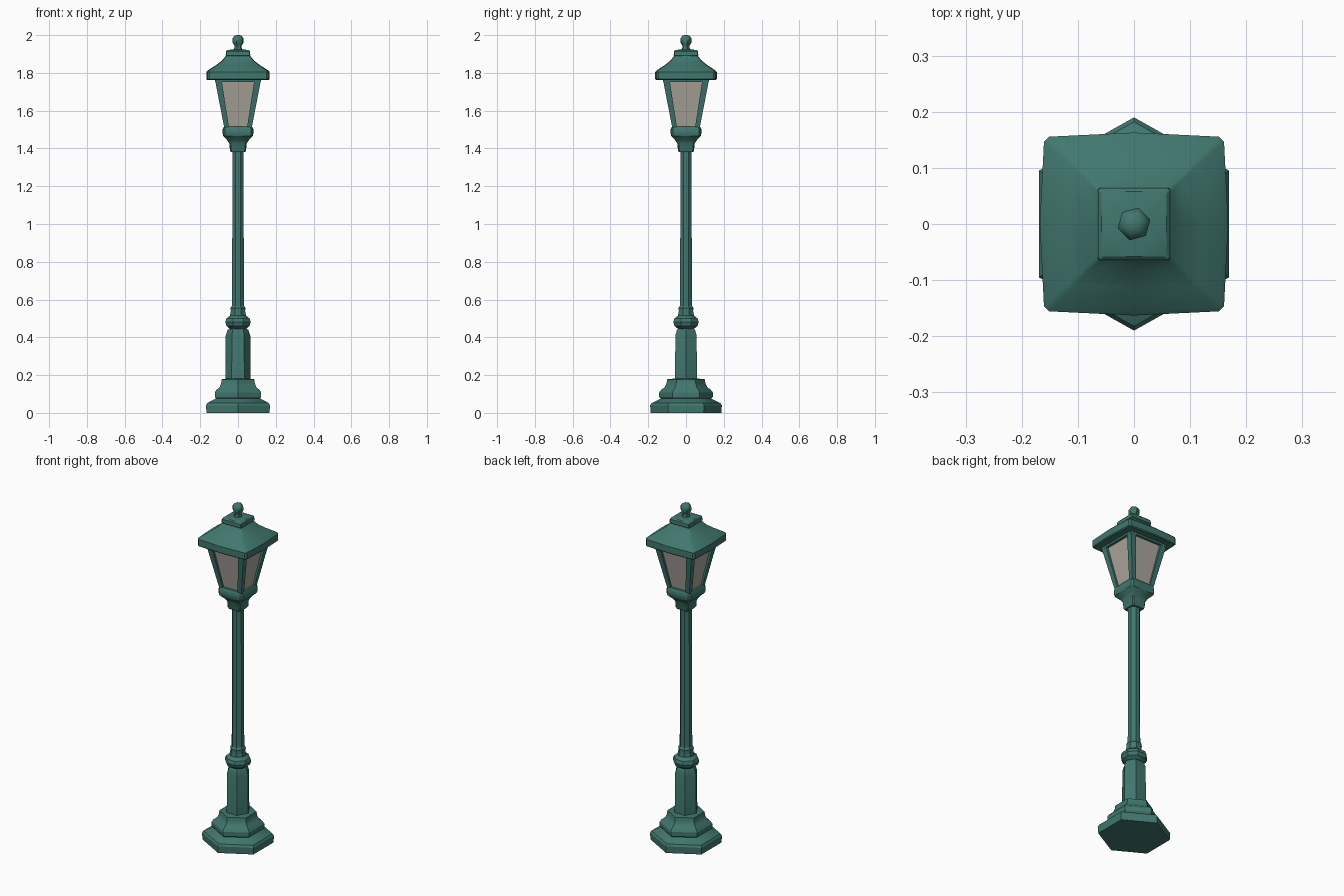
import bpy, bmesh, math
from mathutils import Vector

cube = bpy.data.objects.get("Cube")
if cube:
    bpy.data.objects.remove(cube, do_unlink=True)


def material(name, rgb):
    m = bpy.data.materials.new(name)
    m.use_nodes = True
    color = (*rgb, 1)
    m.diffuse_color = color
    m.node_tree.nodes["Principled BSDF"].inputs["Base Color"].default_value = color
    return m


GREEN = material("green paint", (0.052, 0.185, 0.158))
GLASS = material("frosted glass", (0.42, 0.385, 0.335))


def polygon(n, turn=0.0):
    """Unit ring of n points; turn is in degrees."""
    return [(math.cos(math.radians(turn) + math.tau * i / n),
             math.sin(math.radians(turn) + math.tau * i / n)) for i in range(n)]


def square(chamfer=0.08, bow=0.0):
    """Unit square with clipped corners and slightly bowed sides."""
    points = []
    for i in range(4):
        a = i * math.pi / 2
        c, s = math.cos(a), math.sin(a)
        for x, y in ((1 - bow, chamfer - 1), (1, 0), (1 - bow, 1 - chamfer)):
            points.append((x * c - y * s, x * s + y * c))
    return points


def loft(name, ring, profile, mat=GREEN, angle=30):
    """Stack scaled copies of a ring; the profile holds (size, height)."""
    bm = bmesh.new()
    rows = [[bm.verts.new((x * r, y * r, z)) for x, y in ring] for r, z in profile]
    n = len(ring)
    for low, high in zip(rows, rows[1:]):
        for i in range(n):
            j = (i + 1) % n
            bm.faces.new((low[i], low[j], high[j], high[i]))
    bm.faces.new(rows[0][::-1])
    bm.faces.new(rows[-1])
    return finish(name, bm, mat, angle)


def finish(name, bm, mat, angle=30):
    bmesh.ops.recalc_face_normals(bm, faces=bm.faces)
    mesh = bpy.data.meshes.new(name)
    bm.to_mesh(mesh)
    bm.free()
    mesh.materials.append(mat)
    ob = bpy.data.objects.new(name, mesh)
    bpy.context.collection.objects.link(ob)
    bpy.ops.object.select_all(action="DESELECT")
    ob.select_set(True)
    bpy.context.view_layer.objects.active = ob
    bpy.ops.object.shade_smooth_by_angle(angle=math.radians(angle))
    return ob


# Six-sided foot and stepped plinth, points toward front and back
hexagon = polygon(6, 30)
foot = [(x * 1.03, y) for x, y in hexagon]
loft("foot", foot, [(0.187, 0), (0.19, 0.04), (0.182, 0.052), (0.135, 0.075), (0.12, 0.085)])
loft("plinth", hexagon, [(0.13, 0.07), (0.142, 0.085), (0.142, 0.108), (0.132, 0.122),
                         (0.113, 0.135), (0.103, 0.155), (0.1, 0.178), (0.06, 0.182)])

# Tapered pedestal with points toward left and right
loft("pedestal", polygon(6), [(0.067, 0.17), (0.065, 0.41), (0.055, 0.44), (0.035, 0.455)])

# Ringed collar and slim post
loft("collar", polygon(8, 22.5), [(0.045, 0.445), (0.066, 0.46), (0.073, 0.48), (0.066, 0.5),
                                  (0.046, 0.515), (0.041, 0.54), (0.043, 0.555), (0.03, 0.575)])
loft("post", polygon(8, 22.5), [(0.035, 0.5), (0.033, 0.9), (0.032, 1.4)])

# Square bracket under the lantern
loft("lantern_bracket", square(0.15, 0.02),
     [(0.038, 1.38), (0.043, 1.39), (0.045, 1.425), (0.058, 1.445), (0.078, 1.465),
      (0.082, 1.48), (0.082, 1.5), (0.074, 1.515), (0.05, 1.52)])

# Frosted glass core
loft("glass", square(0.02), [(0.062, 1.505), (0.109, 1.77)], GLASS)

# Four leaning corner bars
for side, sx in (("left", 1), ("right", -1)):
    for end, sy in (("front", -1), ("back", 1)):
        bm = bmesh.new()
        rows = []
        for outer, width, z in ((0.072, 0.025, 1.505), (0.123, 0.035, 1.77)):
            inner = outer - width
            rows.append([bm.verts.new((sx * x, sy * y, z)) for x, y in
                         ((inner, inner), (outer, inner), (outer, outer), (inner, outer))])
        for i in range(4):
            j = (i + 1) % 4
            bm.faces.new((rows[0][i], rows[0][j], rows[1][j], rows[1][i]))
        bm.faces.new(rows[0])
        bm.faces.new(rows[1])
        finish(f"{end}_{side}_corner_bar", bm, GREEN)

# Head rail, swept roof and cap
loft("head_rail", square(0.03), [(0.12, 1.752), (0.124, 1.775)])
roof = [(x, y * 0.97) for x, y in square(0.1, 0.045)]
loft("roof", roof, [(0.163, 1.762), (0.168, 1.767), (0.168, 1.805), (0.16, 1.813),
                    (0.118, 1.84), (0.085, 1.865), (0.062, 1.893)])
loft("roof_cap", square(0.06), [(0.06, 1.888), (0.065, 1.893), (0.064, 1.914),
                                (0.058, 1.92), (0.026, 1.925)])

# Knob on top
loft("finial", polygon(6, 15), [(0.026, 1.92), (0.018, 1.938), (0.022, 1.948), (0.03, 1.96),
                                (0.03, 1.983), (0.02, 1.996), (0.008, 2.0)], angle=50)
